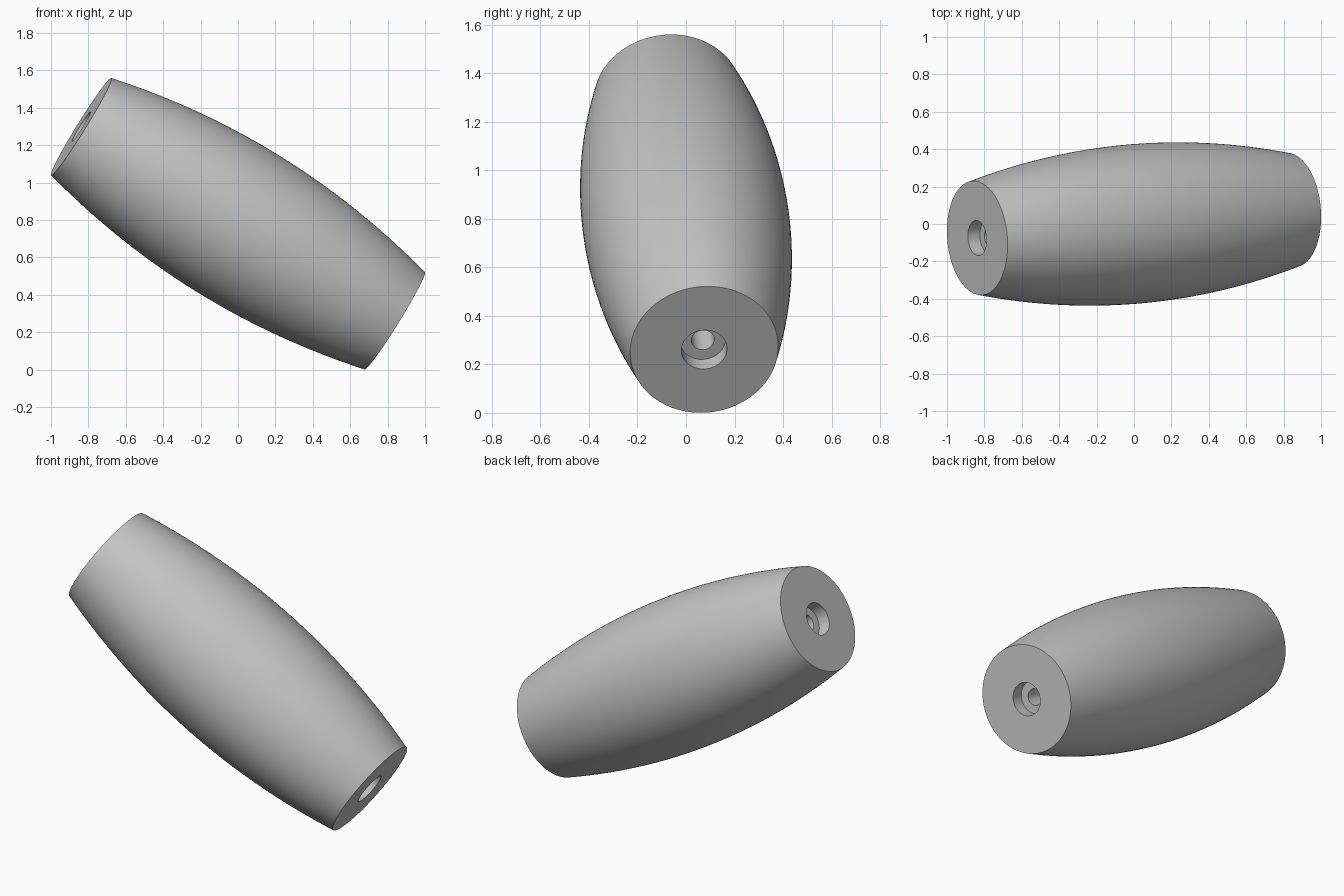
import bpy, bmesh, math
from mathutils import Vector, Matrix

cube = bpy.data.objects.get("Cube")
if cube:
    bpy.data.objects.remove(cube, do_unlink=True)

# Main dimensions
half_axis = Vector((0.838, 0.075, -0.519))
centre = Vector((0, 0, 0.78))
half_len = half_axis.length
end_r, mid_r = 0.306, 0.426
recess_r, bore_r, recess_depth = 0.094, 0.047, 0.075
SEGMENTS, STEPS = 128, 32

# Closed half section: bulged outside, stepped recess at each end, through bore
profile = []
for i in range(STEPS + 1):
    s = 2 * i / STEPS - 1
    profile.append((mid_r - (mid_r - end_r) * s * s, s * half_len))
step_z = half_len - recess_depth
profile += [(recess_r, half_len), (recess_r, step_z), (bore_r, step_z),
            (bore_r, -step_z), (recess_r, -step_z), (recess_r, -half_len)]

# Revolve the section around its axis
bm = bmesh.new()
rings = []
for i in range(SEGMENTS):
    a = math.tau * i / SEGMENTS
    rings.append([bm.verts.new((r * math.cos(a), r * math.sin(a), z)) for r, z in profile])
for i, ring in enumerate(rings):
    following = rings[(i + 1) % SEGMENTS]
    for j in range(len(profile)):
        k = (j + 1) % len(profile)
        bm.faces.new((ring[j], following[j], following[k], ring[k]))
bmesh.ops.recalc_face_normals(bm, faces=bm.faces)

# Tilt the barrel onto its slanted axis
tilt = half_axis.to_track_quat('Z', 'Y').to_matrix().to_4x4()
bm.transform(Matrix.Translation(centre) @ tilt)

mesh = bpy.data.meshes.new("barrel_handle")
bm.to_mesh(mesh)
bm.free()
barrel = bpy.data.objects.new("barrel_handle", mesh)
bpy.context.collection.objects.link(barrel)

# Plain grey surface
grey = bpy.data.materials.new("light_grey")
grey.use_nodes = True
colour = (0.55, 0.55, 0.55, 1)
grey.diffuse_color = colour
grey.node_tree.nodes["Principled BSDF"].inputs["Base Color"].default_value = colour
mesh.materials.append(grey)

# Smooth sides with crisp rims
bpy.ops.object.select_all(action='DESELECT')
barrel.select_set(True)
bpy.context.view_layer.objects.active = barrel
bpy.ops.object.shade_smooth_by_angle(angle=math.radians(30))
